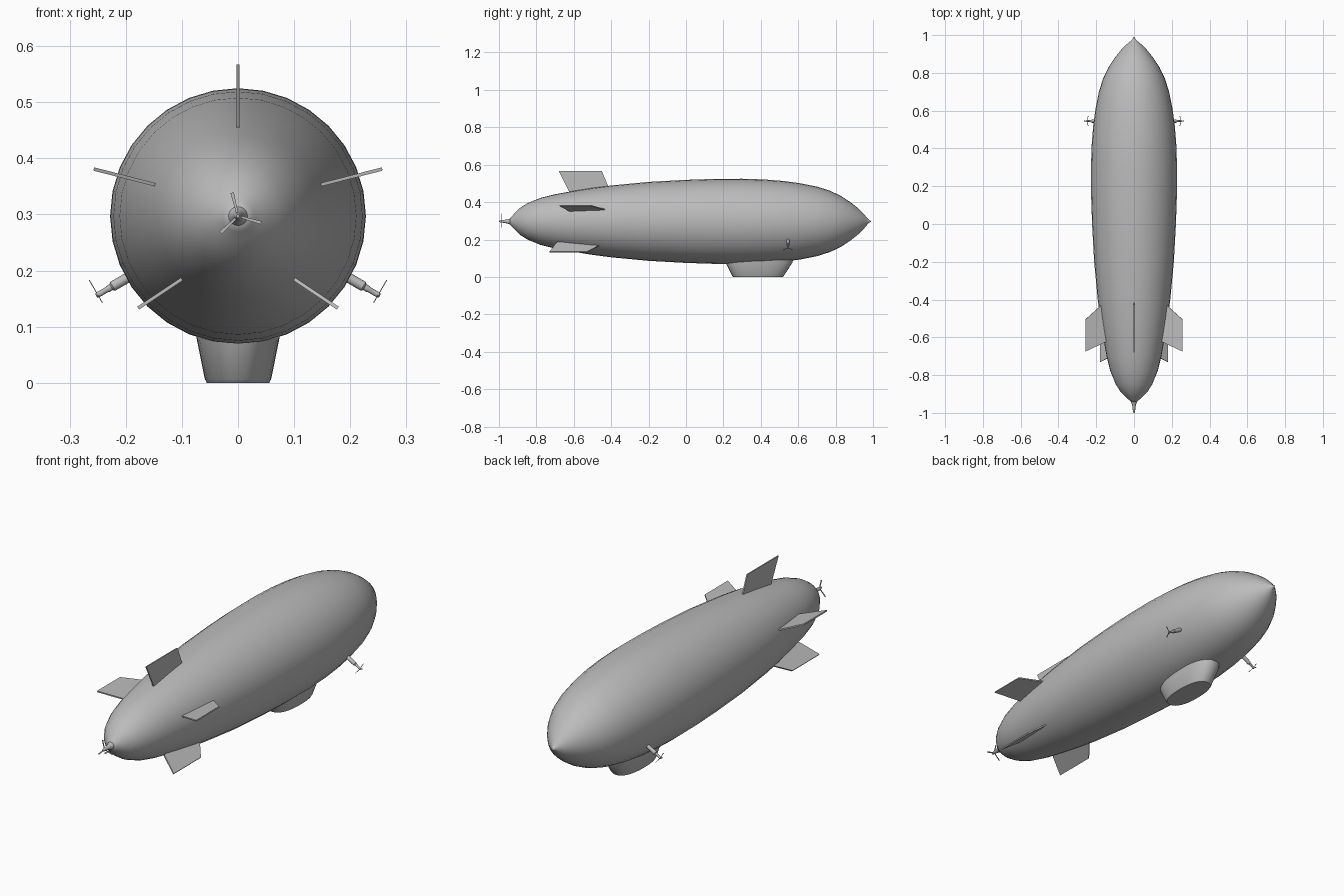
import bpy, bmesh, math
from mathutils import Vector

if "Cube" in bpy.data.objects:
    bpy.data.objects.remove(bpy.data.objects["Cube"])

grey = bpy.data.materials.new("hull grey")
grey.use_nodes = True
COLOUR = (0.5, 0.5, 0.5, 1)
grey.diffuse_color = COLOUR
grey.node_tree.nodes["Principled BSDF"].inputs["Base Color"].default_value = COLOUR
AXIS_Z = 0.297


def finish(name, bm, angle=None):
    bmesh.ops.recalc_face_normals(bm, faces=bm.faces)
    mesh = bpy.data.meshes.new(name)
    bm.to_mesh(mesh)
    bm.free()
    ob = bpy.data.objects.new(name, mesh)
    bpy.context.collection.objects.link(ob)
    mesh.materials.append(grey)
    if angle:
        bpy.ops.object.select_all(action='DESELECT')
        ob.select_set(True)
        bpy.context.view_layer.objects.active = ob
        bpy.ops.object.shade_smooth_by_angle(angle=math.radians(angle))
    return ob


def skin(name, rings, angle=None):
    """Join equal-sized loops of points into a closed solid."""
    bm = bmesh.new()
    loops = [[bm.verts.new(p) for p in ring] for ring in rings]
    n = len(loops[0])
    for a, b in zip(loops, loops[1:]):
        for i in range(n):
            j = (i + 1) % n
            bm.faces.new((a[i], a[j], b[j], b[i]))
    bm.faces.new(loops[0])
    bm.faces.new(loops[-1])
    return finish(name, bm, angle)


def lathe(name, origin, direction, profile, sides, angle=40):
    """Revolve (distance, radius) pairs around an axis."""
    d = Vector(direction).normalized()
    u = d.cross(Vector((0, 0, 1))).normalized()
    v = u.cross(d)
    turns = [math.tau * i / sides for i in range(sides)]
    rings = [[Vector(origin) + d * t + (u * math.cos(a) + v * math.sin(a)) * r
              for a in turns] for t, r in profile]
    return skin(name, rings, angle)


def fin(name, root, tip, root_y, tip_y, thick=0.006):
    """Swept plate between two points of the cross-section."""
    span = Vector((tip[0] - root[0], 0, tip[1] - root[1])).normalized()
    side = span.cross(Vector((0, 1, 0))) * thick / 2
    outline = [Vector((p[0], y, p[1])) for p, y in
               ((root, root_y[0]), (root, root_y[1]), (tip, tip_y[1]), (tip, tip_y[0]))]
    return skin(name, [[p - side for p in outline], [p + side for p in outline]])


def propeller(name, centre, direction, up, length, width):
    """Three thin tapered blades around a hub."""
    d = Vector(direction).normalized()
    u = Vector(up)
    u = (u - d * u.dot(d)).normalized()
    v = d.cross(u)
    for k in range(3):
        a = math.tau * k / 3
        out = u * math.cos(a) + v * math.sin(a)
        across = (v * math.cos(a) - u * math.sin(a)) * width / 2
        c, t = Vector(centre), d * 0.0008
        outline = [c - across * 0.6, c + across * 0.6,
                   c + out * length + across, c + out * length - across]
        skin(f"{name}_blade_{k + 1}", [[p - t for p in outline], [p + t for p in outline]])


# Envelope with pointed ends
hull = [(-0.94, 0.018), (-0.93, 0.028), (-0.915, 0.045), (-0.89, 0.07), (-0.85, 0.096),
        (-0.78, 0.125), (-0.7, 0.145), (-0.6, 0.163), (-0.5, 0.179), (-0.4, 0.192),
        (-0.2, 0.211), (0, 0.222), (0.15, 0.227), (0.3, 0.228), (0.42, 0.224),
        (0.52, 0.216), (0.61, 0.204), (0.7, 0.186), (0.77, 0.164), (0.83, 0.135),
        (0.88, 0.102), (0.92, 0.07), (0.95, 0.041), (0.967, 0.02), (0.98, 0.007), (0.99, 0.002)]
lathe("envelope", (0, 0, AXIS_Z), (0, 1, 0), hull, 32, 60)

# Tail cone and its propeller
lathe("tail_cone", (0, 0, AXIS_Z), (0, 1, 0),
      [(-1, 0.003), (-0.99, 0.006), (-0.965, 0.009), (-0.945, 0.014), (-0.925, 0.026)], 16)
propeller("tail_propeller", (0, -0.985, AXIS_Z), (0, -1, 0), (-0.24, 0, 0.97), 0.043, 0.006)

# Gondola with rounded ends
rings = []
for z, half_x, half_y, mid in ((0.003, 0.057, 0.135, 0.385), (0.006, 0.059, 0.138, 0.385),
                               (0.075, 0.073, 0.178, 0.39), (0.12, 0.08, 0.19, 0.39)):
    ring = []
    for i in range(32):
        c, s = math.cos(math.tau * i / 32), math.sin(math.tau * i / 32)
        ring.append((math.copysign(abs(c) ** 0.85, c) * half_x,
                     mid + math.copysign(abs(s) ** 0.85, s) * half_y, z))
    rings.append(ring)
rings.insert(0, [(x * 0.98, 0.385 + (y - 0.385) * 0.98, 0) for x, y, z in rings[0]])
skin("gondola", rings, 35)

# Fins: one on top, two on each side
fin("top_fin", (0, 0.445), (0, 0.567), (-0.62, -0.40), (-0.68, -0.45))
for side, s in (("left", 1), ("right", -1)):
    fin(f"{side}_upper_fin", (s * 0.14, 0.351), (s * 0.257, 0.381),
        (-0.62, -0.40), (-0.675, -0.505))
    fin(f"{side}_lower_fin", (s * 0.10, 0.185), (s * 0.178, 0.133),
        (-0.69, -0.43), (-0.73, -0.53))

    # Side engine shaft and propeller
    axis = (s * 0.866, 0, -0.5)
    lathe(f"{side}_engine", (s * 0.18, 0.545, 0.197), axis,
          [(0, 0.009), (0.05, 0.009), (0.053, 0.006), (0.06, 0.006),
           (0.062, 0.005), (0.082, 0.005), (0.084, 0.003)], 12)
    propeller(f"{side}_propeller", (s * 0.25, 0.545, 0.157), axis, (0, 0, 1), 0.03, 0.004)
